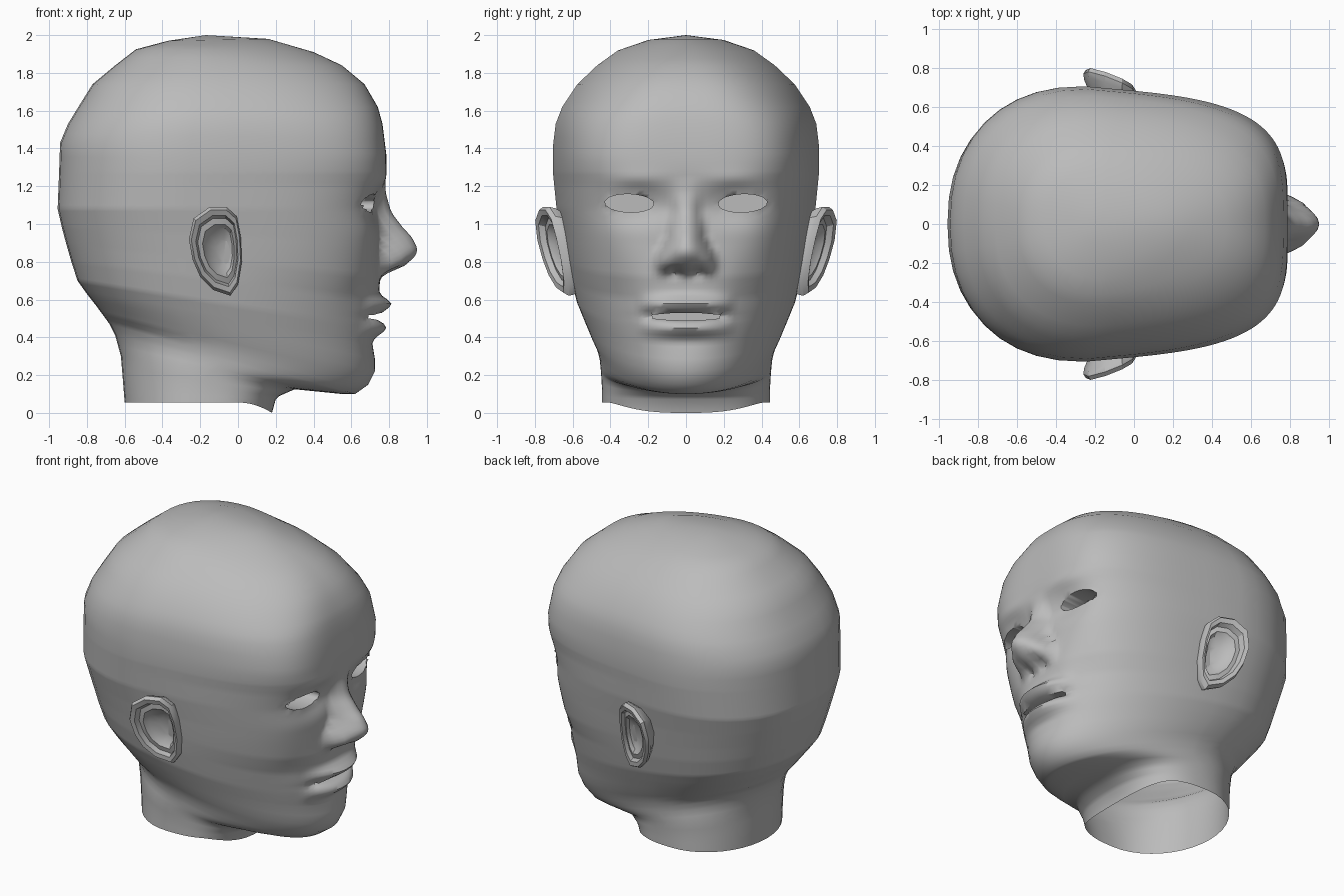
import bpy, bmesh, math
from mathutils import Vector

cube = bpy.data.objects.get("Cube")
if cube:
    bpy.data.objects.remove(cube)

skin = bpy.data.materials.new("plain_grey")
skin.use_nodes = True
GREY = (0.5, 0.5, 0.5, 1)
skin.diffuse_color = GREY
skin.node_tree.nodes["Principled BSDF"].inputs["Base Color"].default_value = GREY


def finish(bm, name, angle):
    bmesh.ops.recalc_face_normals(bm, faces=bm.faces)
    mesh = bpy.data.meshes.new(name)
    bm.to_mesh(mesh)
    bm.free()
    obj = bpy.data.objects.new(name, mesh)
    bpy.context.collection.objects.link(obj)
    mesh.materials.append(skin)
    bpy.ops.object.select_all(action='DESELECT')
    obj.select_set(True)
    bpy.context.view_layer.objects.active = obj
    bpy.ops.object.shade_smooth_by_angle(angle=math.radians(angle))
    return obj


def bridge(bm, a, b):
    n = len(a)
    for i in range(n):
        bm.faces.new((a[i], a[(i + 1) % n], b[(i + 1) % n], b[i]))


def lookup(table, z):
    """Linear interpolation in a list of (z, value) pairs, rising in z."""
    if z <= table[0][0]:
        return table[0][1]
    for (z0, v0), (z1, v1) in zip(table, table[1:]):
        if z <= z1:
            return v0 + (v1 - v0) * (z - z0) / (z1 - z0)
    return table[-1][1]


def bump(y, z, cy, cz, ry, rz):
    return math.exp(-((y - cy) / ry) ** 2 - ((z - cz) / rz) ** 2)


# Tilted rings from neck to crown: front x, front z, back x, back z, half width, squareness
RINGS = [
    (.18, .055, -.60, .055, .445, 2.8), (.22, .09, -.61, .18, .445, 2.6),
    (.30, .125, -.62, .30, .45, 2.3), (.55, .10, -.65, .41, .455, 2),
    (.62, .10, -.68, .47, .46, 2), (.69, .15, -.716, .52, .475, 2),
    (.725, .22, -.753, .57, .505, 2), (.725, .35, -.80, .63, .545, 2.1),
    (.73, .45, -.85, .70, .58, 2.2), (.74, .60, -.882, .80, .61, 2.4),
    (.755, .72, -.908, .89, .63, 2.7), (.75, .9, -.932, .98, .655, 3.1),
    (.755, 1.08, -.955, 1.08, .685, 3.4), (.785, 1.28, -.947, 1.28, .705, 3.8),
    (.785, 1.37, -.942, 1.43, .705, 3.9), (.765, 1.53, -.90, 1.53, .69, 3.6),
    (.74, 1.62, -.845, 1.62, .655, 3.2), (.67, 1.74, -.77, 1.74, .575, 2.8),
    (.55, 1.84, -.65, 1.84, .47, 2.5), (.40, 1.91, -.54, 1.925, .36, 2.2),
    (.16, 1.98, -.37, 1.97, .2, 2), (-.17, 2, -.17, 2, 0, 2)]
WIDEST = [(.2, .5), (.6, .4)]       # where a ring is widest, by back height
TAPER = [(.3, 0), (1.2, .13)]       # narrowing towards the face, by front height

NOSE_OUT = [(.715, 0), (.74, .04), (.78, .13), (.83, .188), (.87, .2),
            (.93, .17), (.98, .122), (1.05, .068), (1.17, .015), (1.25, 0)]
NOSE_HALF = [(.75, .165), (.85, .15), (.93, .11), (1.05, .085), (1.2, .08)]


def sculpt(y, z):
    """Forward offset of the face at one point."""
    y = abs(y)
    u = y / lookup(NOSE_HALF, z)
    d = lookup(NOSE_OUT, z) * max(0, 1 - u * u)
    d += .035 * bump(y, z, .12, .80, .04, .045)            # nostril wing
    d -= .05 * bump(y, z, .06, .745, .03, .025)            # nostril
    d -= .065 * bump(y, z, .25, 1.10, .15, .085)           # eye socket
    d += .03 * bump(y, z, .29, 1.10, .12, .06)             # eyelids
    d += .012 * bump(y, z, .25, 1.24, .15, .04)            # brow
    d += .01 * bump(y, z, .42, .95, .12, .12)              # cheekbone
    d -= .012 * bump(y, z, .33, .65, .1, .12)              # cheek hollow
    lip = max(0, 1 - (y / .26) ** 2)
    d += lip * .075 * math.exp(-((z - .575) / .04) ** 2)   # upper lip
    d += lip * .055 * math.exp(-((z - .45) / .04) ** 2)    # lower lip
    d -= .02 * bump(y, z, 0, .51, .2, .018)                # mouth line
    d -= .015 * bump(y, z, 0, .37, .15, .035)              # under the lip
    return d


def dense_rings():
    for i, (low, high) in enumerate(zip(RINGS, RINGS[1:])):
        steps = round((high[1] - low[1]) / .02) if 7 <= i <= 12 else 2
        for k in range(steps):
            yield [a + (b - a) * k / steps for a, b in zip(low, high)]
    yield RINGS[-1]


FRONT, BACK = 34, 10


def ring_points(xf, zf, xb, zb, w, n):
    xc = xb + lookup(WIDEST, zb) * (xf - xb)
    half = []
    for i in range(FRONT):
        s = math.sin(i / FRONT * math.pi / 2)
        reach = (1 - s ** n) ** (1 / n)
        half.append((xc + (xf - xc) * reach, w * s * (1 - lookup(TAPER, zf) * reach), True))
    power = .88 if zb > .5 else 1
    for i in range(BACK + 1):
        a = i / BACK * math.pi / 2
        half.append((xc + (xb - xc) * math.sin(a) ** power,
                     w * max(0, math.cos(a)) ** power, False))
    other = [(x, -y, f) for x, y, f in half[-2:0:-1]]
    for x, y, front in half + other:
        z = zb + (zf - zb) * (x - xb) / max(xf - xb, .001)
        yield Vector((x + (sculpt(y, z) if front and zf > .2 else 0), y, z))


# Head and neck, one open shell; the neck edge dips at the throat
bm = bmesh.new()
rows = [[bm.verts.new(p) for p in ring_points(*r)] for r in dense_rings()]
for v in rows[0]:
    v.co.z -= .055 * max(0, v.co.x / .18) ** 2
for a, b in zip(rows, rows[1:]):
    bridge(bm, a, b)
bmesh.ops.remove_doubles(bm, verts=rows[-1], dist=.001)


# Pockets behind the two eyes and the mouth
def pocket(cy, cz, ry, rz, slant, back):
    def local(p):
        return (p.y - cy) / ry, (p.z - cz - slant * (p.y - cy)) / rz

    inside = [f for f in bm.faces if f.calc_center_median().x > .3
              and math.hypot(*local(f.calc_center_median())) < 1]
    bmesh.ops.delete(bm, geom=inside, context='FACES')
    rim = [e for e in bm.edges if e.is_boundary and e.verts[0].co.x > .3
           and math.hypot(*local(e.verts[0].co)) < 2]
    for v in {v for e in rim for v in e.verts}:
        a, b = local(v.co)
        r = math.hypot(a, b)
        v.co.y = cy + a / r * ry
        v.co.z = cz + b / r * rz + slant * (v.co.y - cy)
    new = bmesh.ops.extrude_edge_only(bm, edges=rim)["geom"]
    for v in new:
        if isinstance(v, bmesh.types.BMVert):
            v.co.x = back
    bmesh.ops.holes_fill(bm, edges=[e for e in new if isinstance(e, bmesh.types.BMEdge)
                                    and e.is_boundary])


for side in (1, -1):
    pocket(side * .30, 1.11, .13, .048, side * .03, .57)
pocket(0, .51, .20, .02, 0, .58)
finish(bm, "head", 55)

# Ears: rim rolled around an outline, sunk towards the middle
OUTLINE = [(-.06, 1.09), (-.15, 1.09), (-.235, 1.03), (-.26, .92), (-.24, .81),
           (-.2, .72), (-.13, .65), (-.04, .62), (0, .68), (.02, .8), (.015, .93), (-.005, 1.04)]
LAYERS = [(.72, -.13), (.97, -.05), (1, -.02), (.93, .005), (.8, 0),
          (.74, -.03), (.6, -.025), (.5, -.05), (.25, -.07)]
for side, name in ((1, "left_ear"), (-1, "right_ear")):
    bm = bmesh.new()
    rings = []
    for scale, out in LAYERS:
        ring = []
        for px, pz in OUTLINE:
            x = -.08 + (px + .08) * scale
            z = .86 + (pz - .86) * scale
            y = .67 - .4 * x + .2 * (z - .85) + out
            ring.append(bm.verts.new((x, side * y, z)))
        rings.append(ring)
    for a, b in zip(rings, rings[1:]):
        bridge(bm, a, b)
    bm.faces.new(rings[-1])
    finish(bm, name, 30)
